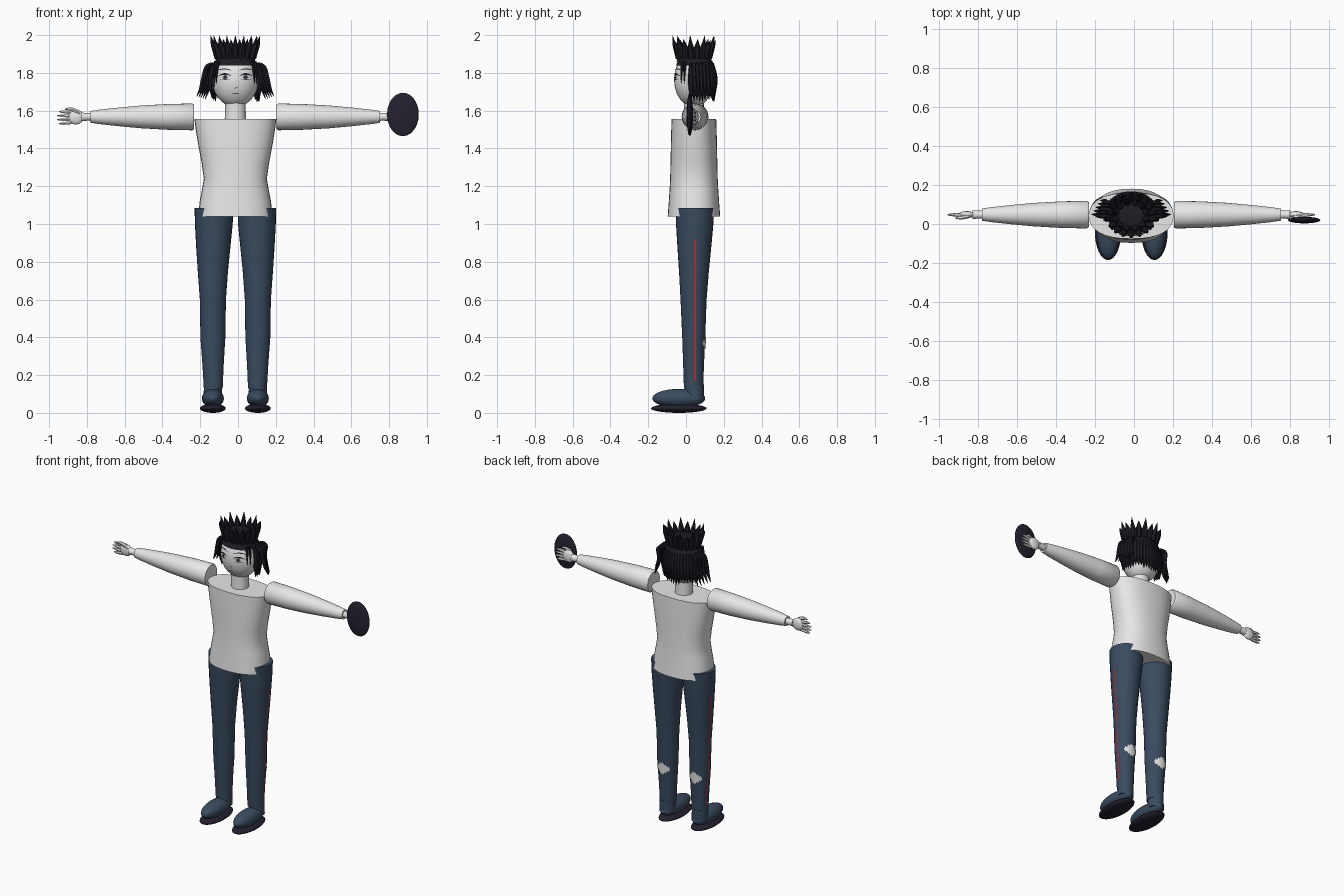
import bpy, math, random
from mathutils import Vector

random.seed(4)
if "Cube" in bpy.data.objects:
    bpy.data.objects.remove(bpy.data.objects["Cube"])

MX, CY = -0.014, 0.042          # body centre line
HEAD = Vector((MX, 0.042, 1.765))
HR = Vector((0.123, 0.105, 0.145))


def material(name, rgb):
    m = bpy.data.materials.new(name)
    m.use_nodes = True
    m.diffuse_color = (*rgb, 1)
    m.node_tree.nodes["Principled BSDF"].inputs["Base Color"].default_value = (*rgb, 1)
    return m


WHITE = material("pale_white", (0.8, 0.8, 0.8))
JEANS = material("denim_blue", (0.042, 0.07, 0.115))
HAIR = material("hair_black", (0.012, 0.012, 0.018))
DARK = material("dark_violet", (0.018, 0.015, 0.028))
RED = material("stripe_red", (0.6, 0.02, 0.02))
IRIS = material("iris_grey", (0.12, 0.12, 0.14))


def finish(ob, mat):
    ob.data.materials.clear()
    ob.data.materials.append(mat)
    bpy.ops.object.select_all(action="DESELECT")
    ob.select_set(True)
    bpy.context.view_layer.objects.active = ob
    bpy.ops.object.shade_smooth_by_angle(angle=math.radians(45))
    return ob


def mesh(name, verts, faces, mat):
    me = bpy.data.meshes.new(name)
    me.from_pydata(verts, [], faces)
    ob = bpy.data.objects.new(name, me)
    bpy.context.collection.objects.link(ob)
    return finish(ob, mat)


def loft(name, sections, mat, n=28, power=1.0):
    """Closed body through elliptical sections (z, cx, cy, rx, ry)."""
    def pw(v):
        return math.copysign(abs(v) ** power, v)
    verts, faces = [], []
    for z, cx, cy, rx, ry in sections:
        for i in range(n):
            a = math.tau * i / n
            verts.append((cx + rx * pw(math.cos(a)), cy + ry * pw(math.sin(a)), z))
    for r in range(len(sections) - 1):
        for i in range(n):
            j = (i + 1) % n
            faces.append((r * n + i, r * n + j, r * n + n + j, r * n + n + i))
    faces.append(tuple(reversed(range(n))))
    faces.append(tuple(range(len(verts) - n, len(verts))))
    return mesh(name, verts, faces, mat)


def ball(name, loc, scale, mat, seg=32, rings=20):
    bpy.ops.mesh.primitive_uv_sphere_add(segments=seg, ring_count=rings, radius=1, location=loc)
    ob = bpy.context.object
    ob.name, ob.scale = name, scale
    return finish(ob, mat)


def strip(name, pairs, mat):
    """Thin painted plate made of pairs of edge points."""
    verts = [p for pair in pairs for p in pair]
    faces = [(2 * i, 2 * i + 2, 2 * i + 3, 2 * i + 1) for i in range(len(pairs) - 1)]
    return mesh(name, verts, faces, mat)


def strands(name, paths, mat):
    """Tapered locks; each path is a list of (point, radius)."""
    cu = bpy.data.curves.new(name, "CURVE")
    cu.dimensions, cu.bevel_depth, cu.bevel_resolution = "3D", 1, 1
    cu.resolution_u, cu.use_fill_caps = 5, True
    for path in paths:
        sp = cu.splines.new("NURBS")
        sp.points.add(len(path) - 1)
        for pt, (co, r) in zip(sp.points, path):
            pt.co, pt.radius = (*co, 1), r
        sp.order_u, sp.use_endpoint_u = 3, True
    ob = bpy.data.objects.new(name, cu)
    bpy.context.collection.objects.link(ob)
    bpy.ops.object.select_all(action="DESELECT")
    ob.select_set(True)
    bpy.context.view_layer.objects.active = ob
    bpy.ops.object.convert(target="MESH")
    return finish(bpy.context.object, mat)


# Shirt and neck
loft("shirt", [(z, MX, CY, rx, ry) for z, rx, ry in (
    (1.04, 0.197, 0.139), (1.12, 0.189, 0.133), (1.18, 0.177, 0.129), (1.24, 0.167, 0.126),
    (1.32, 0.178, 0.124), (1.42, 0.197, 0.122), (1.5, 0.21, 0.12), (1.555, 0.217, 0.118))],
    WHITE, 32, 0.85)
loft("neck", [(1.53, MX, CY, 0.057, 0.055), (1.6, MX, CY, 0.055, 0.052),
              (1.68, MX, CY, 0.055, 0.052)], WHITE)

# Leg profile: height, side offset, depth centre, half width, half depth
LEG = [(0.13, 0.117, 0.04, 0.05, 0.051), (0.25, 0.118, 0.04, 0.056, 0.055),
       (0.4, 0.119, 0.041, 0.066, 0.061), (0.6, 0.119, 0.04, 0.069, 0.069),
       (0.75, 0.119, 0.042, 0.08, 0.079), (0.87, 0.117, 0.044, 0.09, 0.089),
       (1.0, 0.114, 0.046, 0.1, 0.099), (1.085, 0.114, 0.047, 0.102, 0.102)]


def leg_at(z):
    for a, b in zip(LEG, LEG[1:]):
        if a[0] <= z <= b[0]:
            t = (z - a[0]) / (b[0] - a[0])
            return [p + (q - p) * t for p, q in zip(a, b)]


for s, side in ((-1, "right"), (1, "left")):
    # Trouser legs, ankles and shoes
    loft(side + "_leg", [(z, MX + s * o, cy, rx, ry) for z, o, cy, rx, ry in LEG], JEANS)
    fx = MX + s * 0.119
    loft(side + "_ankle", [(0.07, fx, 0.045, 0.05, 0.05), (0.15, fx, 0.045, 0.047, 0.049)], JEANS)
    ball(side + "_shoe", (fx, -0.038, 0.077), (0.058, 0.14, 0.05), JEANS)
    ball(side + "_sole", (fx, -0.038, 0.024), (0.068, 0.147, 0.024), DARK)

    # Outer seam stripe
    seam = []
    for i in range(16):
        z, o, cy, rx, ry = leg_at(0.17 + 0.05 * i)
        x = MX + s * (o + rx + 0.001)
        seam.append(((x, 0.046, z), (x, 0.054, z)))
    strip(side + "_seam_stripe", seam, RED)

    # Ragged tear behind the calf
    tear = []
    for i in range(13):
        u = (i - 6) / 6
        h = (1 - abs(u)) * 0.032 + (0.014 if i % 2 else 0.002)
        pair = []
        for z in (0.37 - h, 0.37 + h):
            _, o, cy, rx, ry = leg_at(z)
            a = u * 0.75
            pair.append((MX + s * o + (rx + 0.004) * math.sin(a), cy + (ry + 0.004) * math.cos(a), z))
        tear.append(pair)
    strip(side + "_calf_tear", tear, WHITE)

    # Sleeve and wrist, lofted upright and laid sideways
    for part, secs in (
            ("sleeve", ((0.218, 0.064), (0.228, 0.071), (0.36, 0.068), (0.5, 0.06),
                        (0.62, 0.049), (0.72, 0.038), (0.767, 0.031))),
            ("wrist", ((0.75, 0.021), (0.785, 0.02), (0.815, 0.023)))):
        ob = loft(side + "_" + part, [(t, 0, 0, r, r) for t, r in secs], WHITE)
        ob.rotation_euler = (0, s * math.pi / 2, 0)
        ob.location = (MX, 0.048, 1.567)

    # Hand
    ball(side + "_palm", (MX + s * 0.845, 0.048, 1.567), (0.042, 0.018, 0.04), WHITE, 20, 12)
    fingers = []
    for k in range(4):
        v = k - 1.5
        tip = 0.948 - 0.01 * abs(v)
        fingers.append([((MX + s * t, 0.048 - d, 1.563 + v * w), r) for t, w, d, r in (
            (0.85, 0.015, 0, 0.01), (0.885, 0.019, 0.003, 0.0095),
            (0.92, 0.021, 0, 0.008), (tip, 0.021, 0, 0.003))])
    fingers.append([((MX + s * t, y, z), r) for t, y, z, r in (
        (0.825, 0.045, 1.585, 0.012), (0.855, 0.035, 1.607, 0.011),
        (0.885, 0.032, 1.61, 0.009), (0.902, 0.032, 1.607, 0.004))])
    strands(side + "_fingers", fingers, WHITE)

# Oval disc held in front of the left hand
ball("hand_disc", (0.873, 0.02, 1.58), (0.084, 0.017, 0.115), DARK, 16, 12)

# Head and face
ball("head", HEAD, HR, WHITE)


def on_face(u, z, lift=0.004):
    w = (z - HEAD.z) / HR.z
    d = max(0, 1 - (u / HR.x) ** 2 - w * w)
    return (MX + u, HEAD.y - HR.y * math.sqrt(d) - lift, z)


def face_mark(name, u0, u1, low, high, mat, lift=0.004, n=8):
    """Face plate between two height functions of t in 0..1."""
    pairs = []
    for i in range(n + 1):
        t = i / n
        u = u0 + (u1 - u0) * t
        pairs.append((on_face(u, low(t), lift), on_face(u, high(t), lift)))
    strip(name, pairs, mat)


def arch(base, rise):
    return lambda t: base + rise * math.sin(math.pi * t)


for s, side in ((-1, "right"), (1, "left")):
    face_mark(side + "_brow", s * 0.02, s * 0.095, arch(1.812, 0.006), arch(1.813, 0.011), HAIR)
    face_mark(side + "_upper_lash", s * 0.02, s * 0.092, arch(1.782, 0.008), arch(1.783, 0.016), HAIR)
    face_mark(side + "_lower_lash", s * 0.03, s * 0.082, arch(1.766, -0.004), arch(1.767, -0.002), HAIR)
    face_mark(side + "_iris", s * 0.039, s * 0.069, arch(1.777, -0.014), arch(1.777, 0.014), IRIS)
    face_mark(side + "_pupil", s * 0.047, s * 0.061, arch(1.777, -0.007), arch(1.777, 0.007), HAIR, 0.006)
face_mark("nose_line", -0.004, 0.012, lambda t: 1.717 + 0.004 * t, lambda t: 1.72 + 0.007 * t, IRIS)
face_mark("mouth", -0.018, 0.018, arch(1.69, -0.003), arch(1.692, 0.001), IRIS)

# Hair cap, opened over the face
cap = ball("hair_cap", HEAD + Vector((0, 0.006, 0.006)), HR * 1.07, HAIR, 40, 28)
gone = [p.index for p in cap.data.polygons if
        (p.center.y < -0.1 and p.center.z < 0.42) or (p.center.z < -0.45)]
import bmesh
bm = bmesh.new()
bm.from_mesh(cap.data)
bm.faces.ensure_lookup_table()
bmesh.ops.delete(bm, geom=[bm.faces[i] for i in gone], context="FACES")
bm.to_mesh(cap.data)
bm.free()


def around(a, r, z):
    return Vector((MX + HR.x * r * math.cos(a), HEAD.y + HR.y * r * math.sin(a), z))


# Ragged bob around the back and short fringe strands at the temples
bob = []
for i in range(25):
    a = math.radians(-8 + 196 * i / 24)
    end = 1.655 + random.uniform(-0.012, 0.02)
    bob.append([(around(a, 0.9, 1.85), 0.012), (around(a, 1.1, 1.78), 0.017),
                (around(a, 1.02, 1.71), 0.014), (around(a, 1.02, end), 0.001)])
for d in (-62, -52, 52, 62):
    a = math.radians(d - 90)
    bob.append([(around(a, 0.95, 1.86), 0.009), (around(a, 1.04, 1.81), 0.009),
                (around(a, 1.04, 1.74 + random.uniform(-0.02, 0.02)), 0.001)])
strands("bob_strands", bob, HAIR)

# Flared side locks
locks = []
for s in (-1, 1):
    for k in range(5):
        y, out = 0.04 + 0.018 * k, 0.205 - 0.011 * k
        locks.append([((MX + s * x, y + dy, z), r) for x, dy, z, r in (
            (0.1, 0, 1.845, 0.008), (0.15, 0, 1.855, 0.012), (out - 0.035, 0.004, 1.77, 0.013),
            (out - 0.02, 0.008, 1.71, 0.009), (out, 0.01, 1.675 - 0.004 * k, 0.001))])
strands("side_locks", locks, HAIR)

# Crown of spikes on a round bun
loft("bun", [(1.86, MX, CY, 0.106, 0.092), (1.9, MX, CY, 0.1, 0.085),
             (1.925, MX, CY, 0.08, 0.07), (1.935, MX, CY, 0.05, 0.045)], HAIR)
spikes = []
for ring, count, tip, top in ((0.8, 18, 1.08, 1.985), (0.6, 12, 0.75, 1.965)):
    for i in range(count):
        a = math.tau * (i + 0.5) / count
        high = top + (0.014 if i % 2 else -0.012)
        spikes.append([(around(a, ring, 1.875), 0.014), (around(a, ring + 0.04, 1.92), 0.021),
                       (around(a, tip - 0.08, 1.95), 0.012), (around(a, tip, high), 0.0005)])
strands("crown_spikes", spikes, HAIR)
